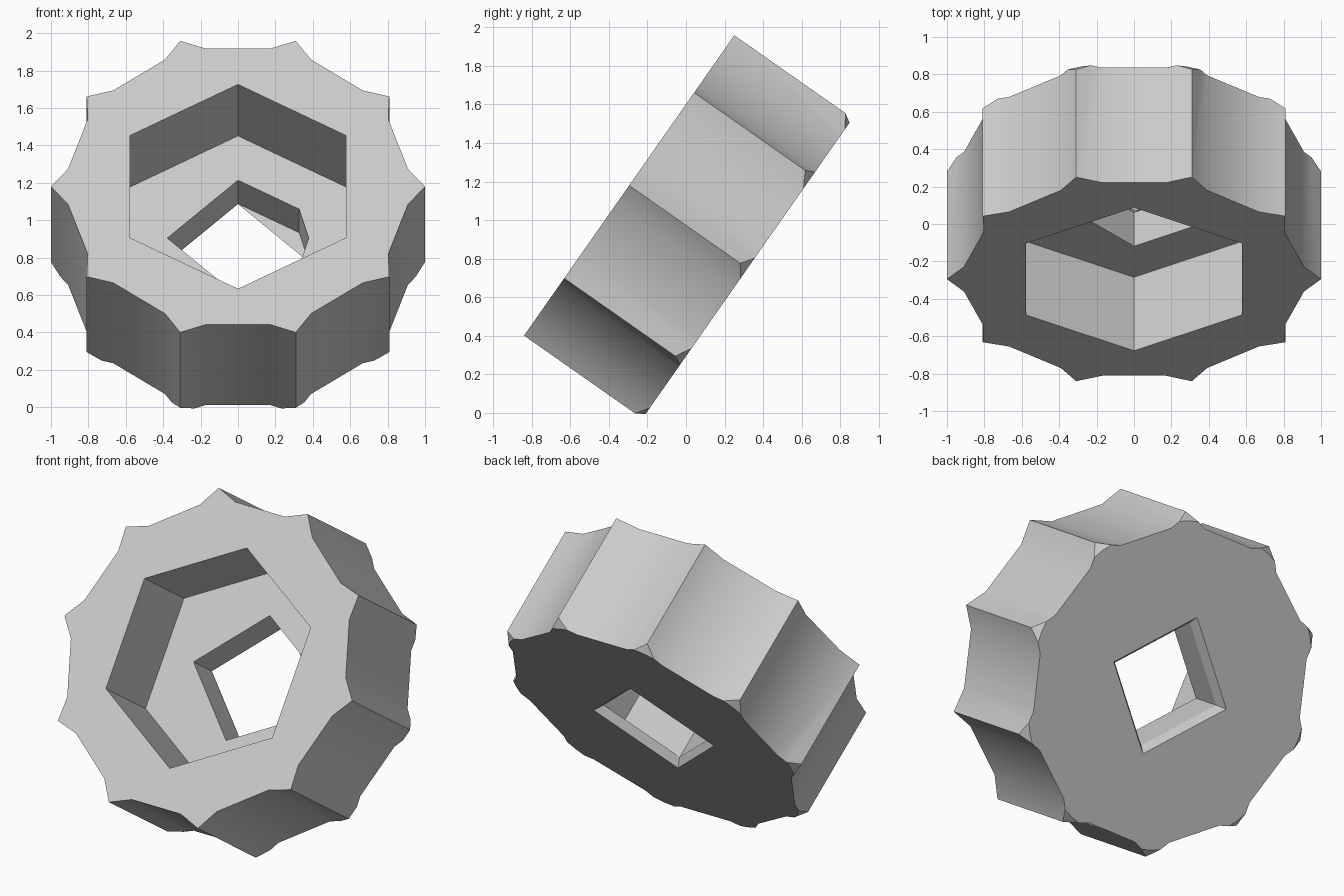
import bpy, bmesh, math
from mathutils import Matrix

cube = bpy.data.objects.get("Cube")
if cube:
    bpy.data.objects.remove(cube, do_unlink=True)

# The wheel leans back; depth is measured from its front face
LEAN = Matrix.Translation((0, -0.295, 1.18)) @ Matrix.Rotation(math.radians(55), 4, 'X')


def polar(radius, degrees):
    a = math.radians(degrees)
    return radius * math.cos(a), radius * math.sin(a)


def loft(name, rings):
    """Closed solid through (depth, points) rings with equal point counts."""
    bm = bmesh.new()
    loops = [[bm.verts.new((x, y, -d)) for x, y in pts] for d, pts in rings]
    n = len(loops[0])
    for a, b in zip(loops, loops[1:]):
        for i in range(n):
            j = (i + 1) % n
            bm.faces.new((a[i], a[j], b[j], b[i]))
    bm.faces.new(loops[0])
    bm.faces.new(loops[-1][::-1])
    bmesh.ops.recalc_face_normals(bm, faces=bm.faces)
    mesh = bpy.data.meshes.new(name)
    bm.to_mesh(mesh)
    bm.free()
    obj = bpy.data.objects.new(name, mesh)
    bpy.context.collection.objects.link(obj)
    return obj


def ring(radius, sides, start=0):
    return [polar(radius, start + 360 * i / sides) for i in range(sides)]


def prism(name, top, bottom, pts):
    return loft(name, [(top, pts), (bottom, pts)])


# Scalloped rim: ten sharp tips with shallow hollows between them
r_hollow, half = math.hypot(0.171, 0.90), math.degrees(math.atan2(0.171, 0.90))
rim = []
for k in range(10):
    rim += [polar(1, 36 * k),
            polar(r_hollow, 36 * k + 18 - half),
            polar(r_hollow, 36 * k + 18 + half)]
wheel = prism("scalloped_wheel", 0, 0.75, rim)

# Shapes that bevel the rear tips, sink the pocket and open the bore
rear_bevel = loft("rear_bevel", [(-0.1, ring(1.2, 40)), (0.5, ring(1.2, 40)),
                                 (0.8, ring(0.905, 40))])
hex_pocket = prism("hex_pocket", -0.2, 0.48, ring(0.667, 6, 30))
bore = prism("bore", 0.3, 0.70,
             [polar(0.378, a) for a in (0, 30, 90, 180, 270, 330)])
square_exit = loft("square_exit", [(0.55, ring(0.374, 4)), (0.70, ring(0.376, 4)),
                                   (0.80, ring(0.46, 4))])

bpy.context.view_layer.objects.active = wheel
wheel.select_set(True)
for tool, mode in ((rear_bevel, 'INTERSECT'), (hex_pocket, 'DIFFERENCE'),
                   (bore, 'DIFFERENCE'), (square_exit, 'DIFFERENCE')):
    tool.hide_render = True
    mod = wheel.modifiers.new(tool.name, 'BOOLEAN')
    mod.object, mod.operation, mod.solver = tool, mode, 'EXACT'
    bpy.ops.object.modifier_apply(modifier=mod.name)
    bpy.data.objects.remove(tool, do_unlink=True)

# One plain grey
grey = bpy.data.materials.new("plain_grey")
grey.use_nodes = True
colour = (0.6, 0.6, 0.6, 1)
grey.diffuse_color = colour
grey.node_tree.nodes["Principled BSDF"].inputs["Base Color"].default_value = colour
wheel.data.materials.clear()
wheel.data.materials.append(grey)

wheel.data.transform(LEAN)
bpy.ops.object.shade_smooth_by_angle(angle=math.radians(30))
